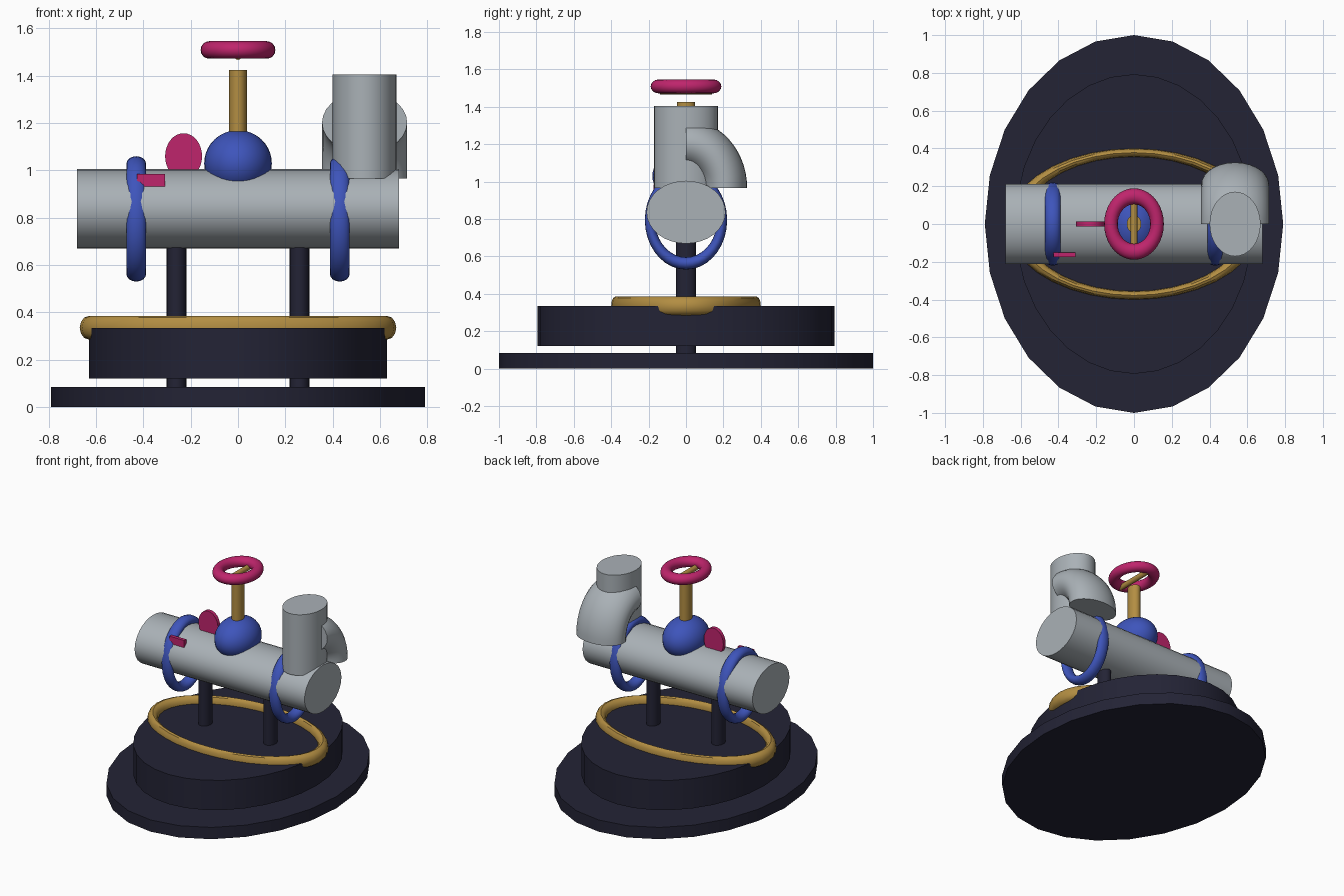
import bpy, bmesh, math
from mathutils import Vector, Matrix

if "Cube" in bpy.data.objects:
    bpy.data.objects.remove(bpy.data.objects["Cube"])


def mat(name, rgb):
    m = bpy.data.materials.new(name)
    m.diffuse_color = (*rgb, 1)
    m.use_nodes = True
    m.node_tree.nodes["Principled BSDF"].inputs["Base Color"].default_value = m.diffuse_color
    return m


NAVY = mat("dark navy", (0.017, 0.017, 0.036))
GREY = mat("pipe grey", (0.40, 0.44, 0.47))
BLUE = mat("blue", (0.048, 0.09, 0.50))
GOLD = mat("brass", (0.45, 0.27, 0.055))
PINK = mat("crimson", (0.52, 0.018, 0.15))


def finish(name, bm, material, loc=(0, 0, 0), rot=None, smooth=True):
    if rot:
        bmesh.ops.transform(bm, matrix=rot, verts=bm.verts)
    bmesh.ops.translate(bm, vec=Vector(loc), verts=bm.verts)
    bmesh.ops.recalc_face_normals(bm, faces=bm.faces)
    me = bpy.data.meshes.new(name)
    bm.to_mesh(me)
    bm.free()
    me.materials.append(material)
    ob = bpy.data.objects.new(name, me)
    bpy.context.collection.objects.link(ob)
    if smooth:
        bpy.ops.object.select_all(action='DESELECT')
        ob.select_set(True)
        bpy.context.view_layer.objects.active = ob
        bpy.ops.object.shade_smooth_by_angle(angle=math.radians(35))
    return ob


def cylinder(name, material, loc, radii, length, axis='Z', sides=32):
    """Elliptical cylinder; radii are the two world radii across the axis."""
    bm = bmesh.new()
    bmesh.ops.create_cone(bm, cap_ends=True, segments=sides, radius1=1, radius2=1, depth=1)
    rot = {'Z': Matrix(), 'X': Matrix.Rotation(math.pi / 2, 4, 'Y'),
           'Y': Matrix.Rotation(math.pi / 2, 4, 'X')}[axis]
    scale = {'Z': (*radii, length), 'X': (length, *radii),
             'Y': (radii[0], length, radii[1])}[axis]
    return finish(name, bm, material, loc, Matrix.Diagonal((*scale, 1)) @ rot)


def sweep(name, material, loc, a, b, depth, around, start=0, end=360, n=36, m=16):
    """Elliptical ring or bend. a, b = (major, minor) along the two ring axes,
    depth = tube radius across the ring, around(u, v, w) places the axes."""
    bm = bmesh.new()
    closed = end - start == 360
    rings = []
    for i in range(n if closed else n + 1):
        t = math.radians(start + (end - start) * i / n)
        ring = []
        for j in range(m):
            p = 2 * math.pi * j / m
            ring.append(bm.verts.new(around((a[0] + a[1] * math.cos(p)) * math.cos(t),
                                            (b[0] + b[1] * math.cos(p)) * math.sin(t),
                                            depth * math.sin(p))))
        rings.append(ring)
    for i in range(n):
        r, s = rings[i], rings[(i + 1) % len(rings)]
        for j in range(m):
            k = (j + 1) % m
            bm.faces.new((r[j], r[k], s[k], s[j]))
    if not closed:
        bm.faces.new(rings[0])
        bm.faces.new(rings[-1])
    return finish(name, bm, material, loc)


def flat(u, v, w):
    return (u, v, w)


def across_x(u, v, w):
    return (w, u, v)


# stepped oval base
cylinder("base_plate", NAVY, (0, 0, 0.0425), (0.79, 1.0), 0.085, sides=24)
cylinder("upper_plinth", NAVY, (0, 0, 0.2275), (0.63, 0.793), 0.215, sides=32)
sweep("base_trim_ring", GOLD, (0, 0, 0.335), (0.63, 0.039), (0.378, 0.022), 0.05, flat, m=12)

# support posts and clamp rings, mirrored left and right
for side, s in (("left", -1), ("right", 1)):
    cylinder(side + "_post", NAVY, (s * 0.26, 0, 0.41), (0.042, 0.053), 0.68, sides=20)
    sweep(side + "_clamp_ring", BLUE, (s * 0.43, 0, 0.795), (0.193, 0.027),
          (0.232, 0.033), 0.042, across_x)

# pipework
cylinder("main_pipe", GREY, (0, 0, 0.837), (0.211, 0.168), 1.36, 'X')
cylinder("riser_pipe", GREY, (0.535, 0, 1.185), (0.135, 0.171), 0.44)
sweep("elbow_bend", GREY, (0.535, 0, 0.965), (0.207, 0.12), (0.237, 0.13), 0.18,
      across_x, 0, 90, n=14, m=28)

# valve body, stem and handwheel
bm = bmesh.new()
bmesh.ops.create_uvsphere(bm, u_segments=32, v_segments=20, radius=1)
finish("valve_body", bm, BLUE, (0, 0, 1.03), Matrix.Diagonal((0.143, 0.18, 0.14, 1)))
cylinder("valve_stem", GOLD, (0, 0, 1.275), (0.038, 0.048), 0.30, sides=24)
sweep("handwheel_rim", PINK, (0, 0, 1.509), (0.122, 0.036), (0.147, 0.042), 0.037, flat)
cylinder("handwheel_spoke", GOLD, (0, 0, 1.487), (0.018, 0.02), 0.28, 'Y', sides=16)

# small disc gauge and lever
cylinder("gauge_disc", PINK, (-0.23, 0, 1.06), (0.078, 0.097), 0.026, 'Y')
bm = bmesh.new()
bmesh.ops.create_cube(bm, size=1)
finish("side_lever", bm, PINK, (-0.368, -0.162, 0.959),
       Matrix.Diagonal((0.118, 0.024, 0.052, 1)), smooth=False)
